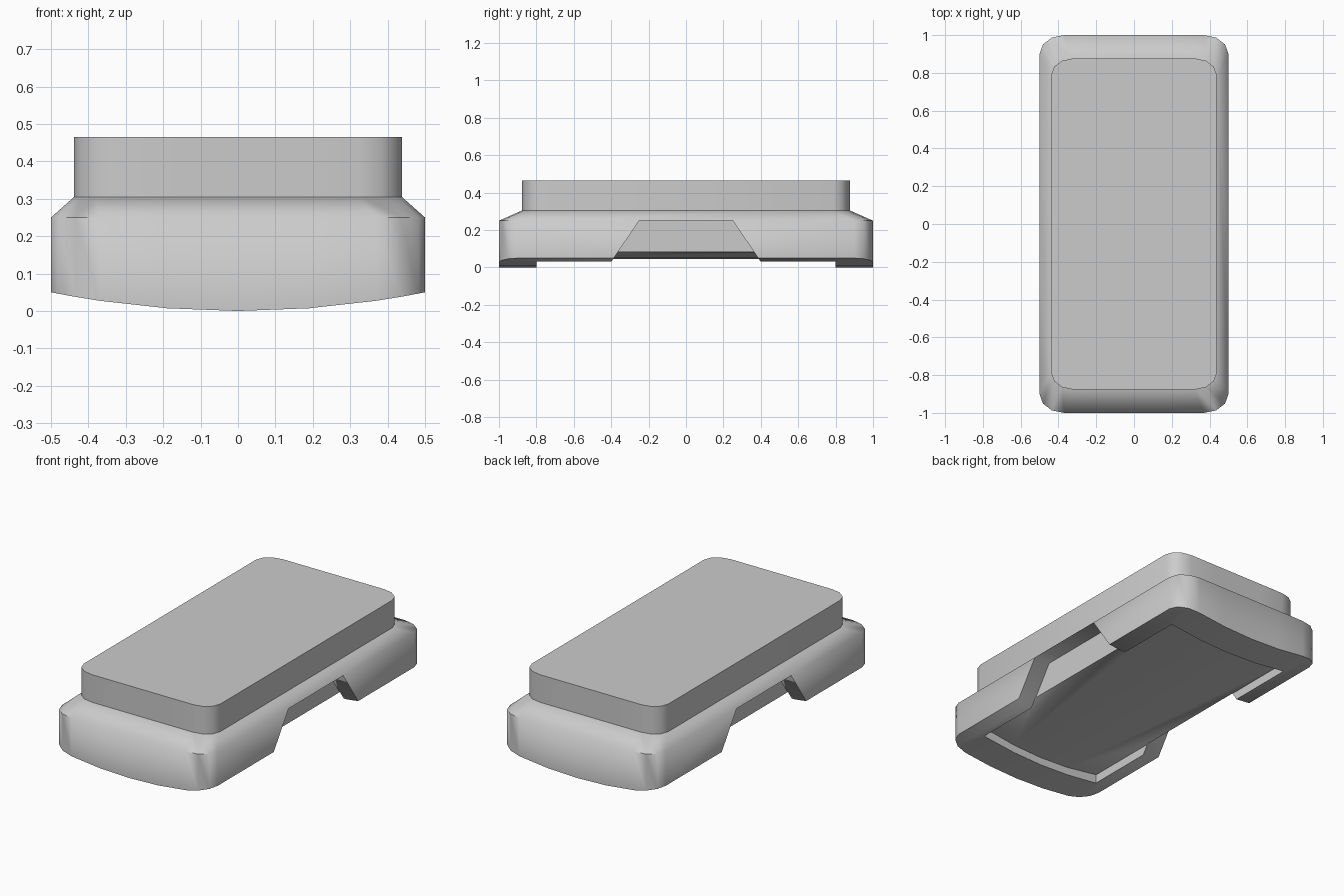
import bpy, bmesh, math

if "Cube" in bpy.data.objects:
    bpy.data.objects.remove(bpy.data.objects["Cube"])


def make_object(name, verts, faces):
    mesh = bpy.data.meshes.new(name)
    mesh.from_pydata(verts, [], faces)
    bm = bmesh.new()
    bm.from_mesh(mesh)
    bmesh.ops.recalc_face_normals(bm, faces=bm.faces)
    bm.to_mesh(mesh)
    bm.free()
    ob = bpy.data.objects.new(name, mesh)
    bpy.context.collection.objects.link(ob)
    return ob


def ring_faces(a, b, n):
    return [(a + i, a + (i + 1) % n, b + (i + 1) % n, b + i) for i in range(n)]


def smooth(ob, angle):
    bpy.ops.object.select_all(action='DESELECT')
    ob.select_set(True)
    bpy.context.view_layer.objects.active = ob
    bpy.ops.object.shade_smooth_by_angle(angle=math.radians(angle))


def cut(ob, cutter):
    bpy.context.view_layer.objects.active = ob
    mod = ob.modifiers.new("cut", 'BOOLEAN')
    mod.operation = 'DIFFERENCE'
    mod.solver = 'EXACT'
    mod.object = cutter
    bpy.ops.object.modifier_apply(modifier=mod.name)
    bpy.data.objects.remove(cutter)


def belly(x):
    return 0.2 * x * x


# rounded outline: right corner, then mirrored along x and y
corner = [(0.37 + 0.13 * math.sin(math.radians(a)), 0.9 + 0.1 * math.cos(math.radians(a)))
          for a in (0, 30, 60, 90)]
right = [(0.19, 1.0)] + corner
back = [(-x, y) for x, y in reversed(right)] + [(0, 1.0)] + right
outline = back + [(x, -y) for x, y in reversed(back)]
n = len(outline)
k = 0.876

# body: bowed underside, upright wall, sloping shoulder
verts = [(x, y, belly(x)) for x, y in outline]
verts += [(x, y, 0.25) for x, y in outline]
verts += [(x * k, y * k, 0.305) for x, y in outline]
faces = ring_faces(0, n, n) + ring_faces(n, 2 * n, n)
faces.append(tuple(range(2 * n, 3 * n)))
faces += [(i, i + 1, n - 2 - i, n - 1 - i) for i in range(n // 2 - 1)]
body = make_object("body", verts, faces)

# underside recess following the bow
xs = [-0.4, -0.19, 0, 0.19, 0.4]
m = len(xs)
section = [(x, 0.045 + 0.24 * x * x) for x in xs] + [(0.4, -0.1), (-0.4, -0.1)]
s = len(section)
verts = [(x, y, z) for y in (-0.8, 0.8) for x, z in section]
recess = make_object("recess_cutter", verts,
                     ring_faces(0, s, s) + [tuple(range(s)), tuple(range(s, 2 * s))])
cut(body, recess)

# trapezoid notch in each long side
slope = 0.15 / 0.22
low = 0.4 + slope * 0.13
trapezoid = [(-low, -0.1), (low, -0.1), (0.25, 0.25), (-0.25, 0.25)]
for side in (-1, 1):
    verts = [(side * x, y, z) for x in (0.398, 0.7) for y, z in trapezoid]
    notch = make_object("notch_cutter", verts,
                        ring_faces(0, 4, 4) + [(0, 1, 2, 3), (4, 5, 6, 7)])
    cut(body, notch)
smooth(body, 67)

# raised top plate
verts = [(x * k, y * k, z) for z in (0.304, 0.465) for x, y in outline]
plate = make_object("top_plate", verts,
                    ring_faces(0, n, n) + [tuple(range(n)), tuple(range(n, 2 * n))])
smooth(plate, 40)
